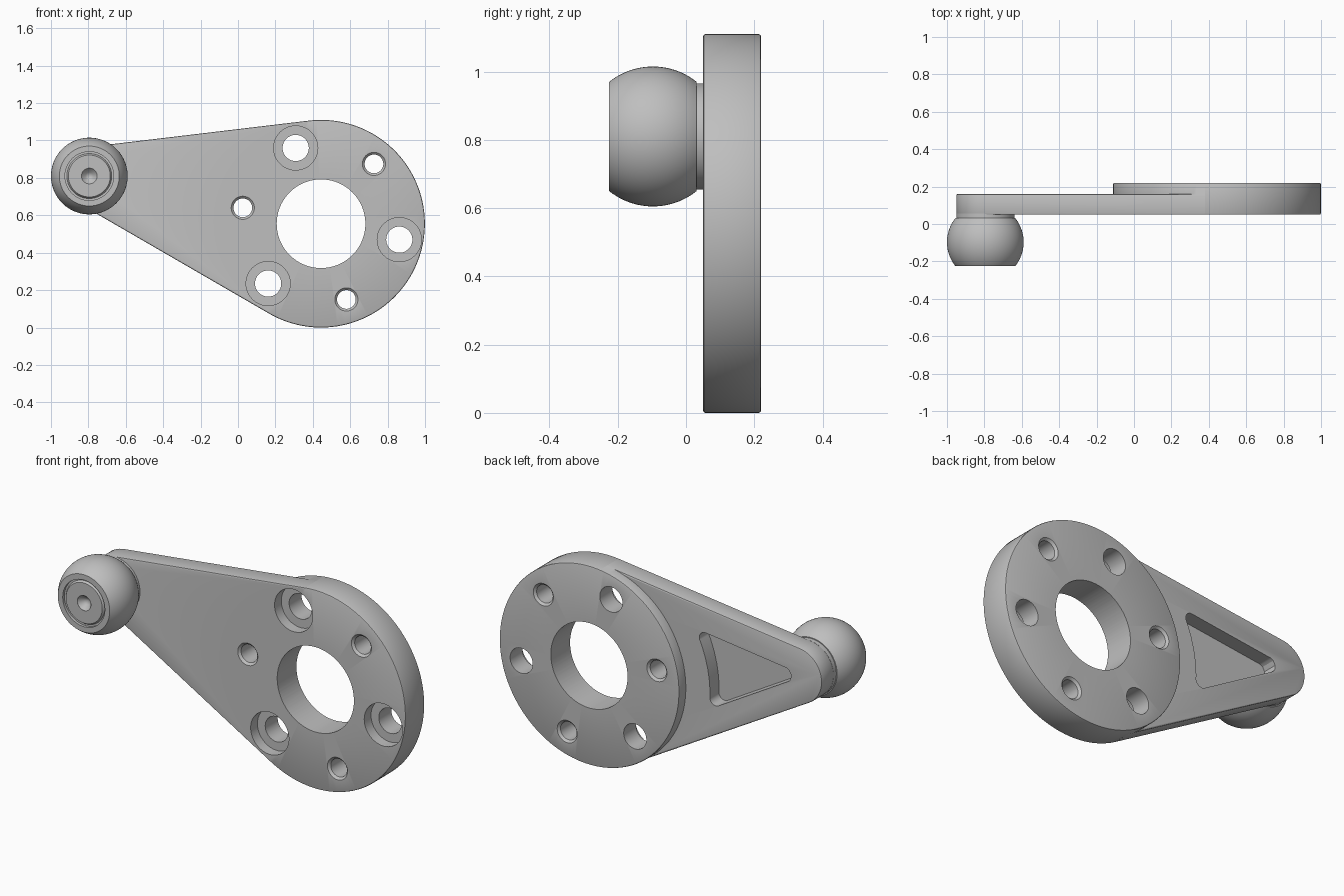
import bpy, bmesh
from math import radians, sin, cos, tan, tau
from mathutils import Vector

if "Cube" in bpy.data.objects:
    bpy.data.objects.remove(bpy.data.objects["Cube"])

HUB = Vector((0.444, 0.555))      # flange axis (x, z)
TIP = Vector((-0.795, 0.81))      # ball stud axis (x, z)
HUB_R, TIP_R = 0.555, 0.155
FRONT, ARM_BACK, BACK = 0.05, 0.16, 0.22
AXIS, SPREAD = 168.4, 71.6        # arm direction, tangent points either side
EDGE = 0.007

steel = bpy.data.materials.new("grey steel")
steel.use_nodes = True
steel.diffuse_color = (0.52, 0.52, 0.52, 1)
steel.node_tree.nodes["Principled BSDF"].inputs["Base Color"].default_value = (0.52, 0.52, 0.52, 1)


def polar(centre, radius, degrees):
    a = radians(degrees)
    return centre + radius * Vector((cos(a), sin(a)))


def finish(name, bm):
    bmesh.ops.recalc_face_normals(bm, faces=bm.faces)
    mesh = bpy.data.meshes.new(name)
    bm.to_mesh(mesh)
    bm.free()
    mesh.materials.append(steel)
    ob = bpy.data.objects.new(name, mesh)
    bpy.context.collection.objects.link(ob)
    return ob


def lathe(name, centre, profile, steps=64):
    """Turn a profile of (radius, y) points about an axis along y."""
    bm = bmesh.new()
    vs = [bm.verts.new((centre.x + r, y, centre.y)) for r, y in profile]
    es = [bm.edges.new(pair) for pair in zip(vs, vs[1:])]
    bmesh.ops.spin(bm, geom=vs + es, cent=(centre.x, 0, centre.y),
                   axis=(0, 1, 0), angle=tau, steps=steps)
    bmesh.ops.remove_doubles(bm, verts=bm.verts, dist=1e-5)
    return finish(name, bm)


def prism(name, outline, y0, y1, bevel=0):
    """Extrude an (x, z) outline along y, with optional softened rims."""
    bm = bmesh.new()
    face = bm.faces.new([bm.verts.new((p.x, y0, p.y)) for p in outline])
    ext = bmesh.ops.extrude_face_region(bm, geom=[face])["geom"]
    top = [v for v in ext if isinstance(v, bmesh.types.BMVert)]
    bmesh.ops.translate(bm, verts=top, vec=(0, y1 - y0, 0))
    bmesh.ops.recalc_face_normals(bm, faces=bm.faces)
    if bevel:
        rims = [e for e in bm.edges if abs(e.verts[0].co.y - e.verts[1].co.y) < 1e-6]
        bmesh.ops.bevel(bm, geom=rims, offset=bevel, segments=2, profile=0.5, affect='EDGES')
    return finish(name, bm)


def fillet(before, p, after, r, n=8):
    """Points rounding the corner p with radius r."""
    u, v = (before - p).normalized(), (after - p).normalized()
    half = u.angle(v) / 2
    t = r / tan(half)
    c = p + (u + v).normalized() * r / sin(half)
    a, b = p + u * t - c, p + v * t - c
    return [c + a.lerp(b, k / n).normalized() * r for k in range(n + 1)]


def combine(target, tool, operation):
    mod = target.modifiers.new(operation, 'BOOLEAN')
    mod.operation, mod.object, mod.solver = operation, tool, 'EXACT'
    bpy.context.view_layer.objects.active = target
    bpy.ops.object.modifier_apply(modifier=mod.name)
    bpy.data.objects.remove(tool)


def smooth(ob):
    bpy.ops.object.select_all(action='DESELECT')
    ob.select_set(True)
    bpy.context.view_layer.objects.active = ob
    bpy.ops.object.shade_smooth_by_angle(angle=radians(25))


# Round flange with softened rims
bracket = lathe("bracket", HUB, [
    (0, FRONT), (HUB_R - EDGE, FRONT), (HUB_R - EDGE * 0.3, FRONT + EDGE * 0.3),
    (HUB_R, FRONT + EDGE), (HUB_R, BACK - EDGE),
    (HUB_R - EDGE * 0.3, BACK - EDGE * 0.3), (HUB_R - EDGE, BACK), (0, BACK)], 160)

# Tapered arm, tangent to the flange and round at its tip
outline = [polar(HUB, HUB_R, AXIS - SPREAD)]
outline += [polar(TIP, TIP_R, AXIS - SPREAD + 2 * SPREAD * i / 32) for i in range(33)]
outline += [polar(HUB, HUB_R, AXIS + SPREAD)]
arm = prism("arm", outline, FRONT, ARM_BACK, EDGE)
combine(bracket, arm, 'UNION')

# Rounded triangular pocket in the back of the arm
apex = polar(HUB, 1.315, AXIS)
arc = [polar(HUB, 0.705, AXIS + d) for d in (18, 11, 5.5, 0, -5.5, -11, -18)]
pocket_line = (fillet(arc[-1], apex, arc[0], 0.04)
               + fillet(apex, arc[0], arc[1], 0.035)
               + arc[1:-1]
               + fillet(arc[-2], arc[-1], apex, 0.035))
pocket = prism("pocket_cutter", pocket_line, ARM_BACK - 0.08, ARM_BACK + 0.04)
combine(bracket, pocket, 'DIFFERENCE')

# Central bore
combine(bracket, lathe("bore_cutter", HUB, [(0, 0), (0.237, 0), (0.237, 0.3), (0, 0.3)], 96),
        'DIFFERENCE')

# Bolt circle: counterbored holes alternating with chamfered threaded holes
LIP = 0.012
for i in range(3):
    big = polar(HUB, 0.427, 108.5 + 120 * i)
    small = polar(HUB, 0.427, 48.5 + 120 * i)
    combine(bracket, lathe("counterbore_cutter", big, [
        (0, 0), (0.118, 0), (0.118, FRONT + 0.06), (0.07, FRONT + 0.06),
        (0.07, 0.3), (0, 0.3)]), 'DIFFERENCE')
    combine(bracket, lathe("thread_cutter", small, [
        (0, 0), (0.062, 0), (0.062, FRONT), (0.05, FRONT + LIP), (0.05, BACK - LIP),
        (0.062, BACK), (0.062, 0.3), (0, 0.3)], 48), 'DIFFERENCE')
smooth(bracket)

# Ball stud: centre-drilled pin face, ring groove, truncated ball and neck
BALL_R, BALL_Y, FLAT = 0.205, -0.097, 0.128
FACE = BALL_Y - FLAT
profile = [(0, FACE + 0.04), (0.02, FACE + 0.03), (0.042, FACE + 0.004), (0.042, FACE + 0.003),
           (0.112, FACE + 0.003), (0.12, FACE + 0.015), (0.13, FACE + 0.015), (0.13, FACE)]
for i in range(25):
    y = -FLAT + 2 * FLAT * i / 24
    profile.append(((BALL_R ** 2 - y * y) ** 0.5, BALL_Y + y))
profile += [(TIP_R, BALL_Y + FLAT), (TIP_R, FRONT + 0.005), (0, FRONT + 0.005)]
smooth(lathe("ball_stud", TIP, profile, 96))
